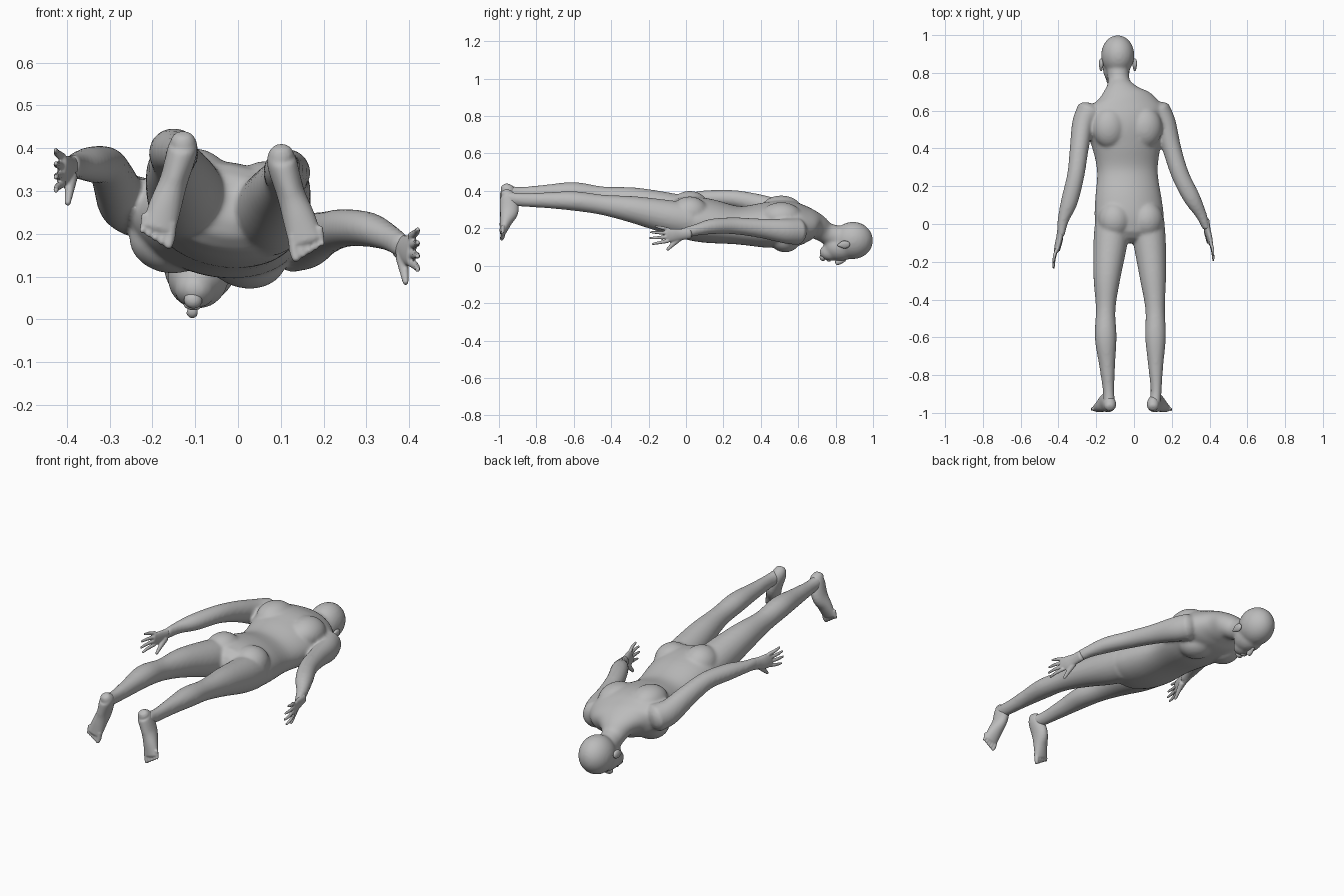
import bpy, bmesh, math
from mathutils import Vector, Matrix

ROLL = math.radians(10)
UP = Vector((math.sin(ROLL), 0, math.cos(ROLL)))     # body is rolled about its length
TURN = Matrix.Rotation(ROLL, 4, 'Y')

skin = bpy.data.materials.new("grey_skin")
skin.diffuse_color = (0.5, 0.5, 0.5, 1)


def spline(pts, n=5):
    """Catmull-Rom through rows of (x, y, z, half width, half depth)."""
    p = [Vector(r) for r in pts]
    p = [p[0] * 2 - p[1]] + p + [p[-1] * 2 - p[-2]]
    out = []
    for i in range(1, len(p) - 2):
        a, b, c, d = p[i - 1:i + 3]
        for k in range(n):
            t = k / n
            out.append((b * 2 + (c - a) * t + (a * 2 - b * 5 + c * 4 - d) * t * t
                        + (b * 3 - a - c * 3 + d) * t ** 3) * 0.5)
    return out + [p[-2]]


def tube(bm, pts, up=UP, seg=24):
    """Closed elliptical tube with rounded ends."""
    rows = spline(pts)
    mid = [Vector(r[:3]) for r in rows]
    rings = []
    for i, r in enumerate(rows):
        t = (mid[min(i + 1, len(mid) - 1)] - mid[max(i - 1, 0)]).normalized()
        a = t.cross(up).normalized()
        b = a.cross(t)
        shape = [(0, 1)]
        cap = min(r[3], r[4])
        if i == 0:
            shape = [(-0.5 * cap, 0.35), (-0.35 * cap, 0.72), (0, 1)]
        if i == len(rows) - 1:
            shape = [(0, 1), (0.35 * cap, 0.72), (0.5 * cap, 0.35)]
        for off, s in shape:
            rings.append([bm.verts.new(mid[i] + t * off
                          + a * (r[3] * s * math.cos(math.tau * k / seg))
                          + b * (r[4] * s * math.sin(math.tau * k / seg)))
                          for k in range(seg)])
    for p, q in zip(rings, rings[1:]):
        for k in range(seg):
            j = (k + 1) % seg
            bm.faces.new((p[k], p[j], q[j], q[k]))
    bm.faces.new(rings[0][::-1])
    bm.faces.new(rings[-1])


def ball(bm, c, r):
    bmesh.ops.create_uvsphere(bm, u_segments=24, v_segments=16, radius=1,
                              matrix=Matrix.Translation(c) @ TURN @ Matrix.Diagonal((*r, 1)))


def finish(bm, name, voxel, smooth):
    """Fuse overlapping masses into one smooth skin."""
    bmesh.ops.recalc_face_normals(bm, faces=bm.faces)
    me = bpy.data.meshes.new(name)
    bm.to_mesh(me)
    bm.free()
    me.materials.append(skin)
    ob = bpy.data.objects.new(name, me)
    bpy.context.collection.objects.link(ob)
    m = ob.modifiers.new("fuse", 'REMESH')
    m.mode, m.voxel_size, m.use_smooth_shade = 'VOXEL', voxel, True
    m = ob.modifiers.new("soften", 'SMOOTH')
    m.factor, m.iterations = 0.5, smooth


# ---- torso and neck
bm = bmesh.new()
tube(bm, [(-.025, -.05, .262, .165, .1), (-.025, .03, .253, .184, .115),
          (-.03, .13, .238, .178, .115), (-.035, .28, .216, .162, .1),
          (-.04, .42, .217, .185, .118), (-.05, .52, .224, .208, .122),
          (-.055, .6, .222, .215, .11), (-.06, .655, .22, .17, .088),
          (-.07, .7, .208, .1, .068), (-.08, .75, .175, .06, .057),
          (-.085, .82, .15, .06, .062)], seg=40)
# buttocks, shoulder blades, chest
for s in (-1, 1):
    ball(bm, (-.018 + s * .085, .02, .3 - s * .015), (.088, .1, .085))
    ball(bm, (-.035 + s * .095, .51, .282 - s * .018), (.09, .11, .075))
    ball(bm, (-.07 + s * .09, .53, .165 - s * .018), (.095, .085, .075))

# ---- head
ball(bm, (-.086, .893, .135), (.088, .107, .1))
ball(bm, (-.093, .825, .1), (.072, .09, .075))
ball(bm, (-.1, .775, .072), (.05, .062, .046))

# ---- legs
tube(bm, [(-.115, .02, .272, .09, .095), (-.125, -.1, .3, .09, .092),
          (-.143, -.28, .343, .072, .076), (-.15, -.45, .367, .052, .057),
          (-.15, -.6, .391, .058, .056), (-.142, -.75, .388, .042, .045),
          (-.135, -.88, .386, .03, .036), (-.132, -.95, .392, .032, .036)])
tube(bm, [(.07, .02, .24, .09, .095), (.083, -.1, .262, .086, .09),
          (.1, -.28, .3, .07, .072), (.112, -.45, .326, .052, .054),
          (.114, -.6, .346, .055, .052), (.115, -.75, .35, .04, .042),
          (.117, -.88, .352, .029, .036), (.11, -.95, .36, .031, .036)])

# ---- arms
tube(bm, [(-.235, .6, .262, .07, .072), (-.27, .53, .28, .058, .066),
          (-.29, .4, .325, .05, .055), (-.308, .26, .358, .046, .046),
          (-.342, .12, .362, .045, .042), (-.375, .02, .36, .03, .032),
          (-.388, -.06, .355, .02, .03)])
tube(bm, [(.125, .6, .182, .07, .072), (.165, .53, .185, .058, .066),
          (.2, .4, .2, .05, .052), (.245, .26, .213, .047, .045),
          (.305, .14, .21, .045, .041), (.355, .05, .19, .03, .031),
          (.382, -.02, .172, .02, .029)])
finish(bm, "body", .008, 10)

# ---- nose, lips, ears
bm = bmesh.new()
tube(bm, [(-.101, .85, .036, .009, .012), (-.105, .825, .024, .01, .016),
          (-.107, .805, .016, .014, .015)])
ball(bm, (-.107, .764, .033), (.022, .012, .012))
ball(bm, (-.105, .732, .045), (.022, .018, .02))
finish(bm, "nose_and_mouth", .004, 4)
bm = bmesh.new()
for x, z in ((-.174, .143), (.004, .113)):
    ball(bm, (x, .848, z), (.012, .03, .022))
    ball(bm, (x, .828, z - .003), (.009, .02, .012))
finish(bm, "ears", .004, 3)

# ---- hands: palm, four fingers, thumb
for name, s, x, y, z in (("left_hand", -1, -.388, -.05, .355),
                         ("right_hand", 1, .382, -.01, .17)):
    bm = bmesh.new()
    tube(bm, [(x - s * .004, y + .03, z + .002, .021, .029), (x + s * .006, y - .02, z - .004, .017, .031),
              (x + s * .016, y - .06, z - .008, .015, .037), (x + s * .024, y - .095, z - .008, .011, .036)])
    for i, length in enumerate((.085, .1, .095, .07)):
        dz = -.032 + i * .021
        bx, by, bz = x + s * .022, y - .085, z - .006 + dz
        tube(bm, [(bx, by, bz, .009, .01),
                  (bx + s * .012, by - length * .5, bz + dz * .25, .008, .009),
                  (bx + s * .016, by - length, bz + dz * .5, .006, .006)], seg=12)
    tube(bm, [(x, y - .025, z - .022, .014, .018), (x + s * .006, y - .06, z - .055, .011, .013),
              (x + s * .01, y - .09, z - .085, .007, .008)], seg=12)
    finish(bm, name, .004, 4)

# ---- feet: heel to ball, then five toes
for name, s, x, z in (("left_foot", -1, -.13, .395), ("right_foot", 1, .103, .365)):
    bm = bmesh.new()
    back = Vector((0, 1, 0))
    tube(bm, [(x - s * .002, -.968, z + .028, .027, .026), (x, -.954, z, .035, .043),
              (x + s * .02, -.945, z - .07, .033, .05), (x + s * .04, -.963, z - .13, .038, .033),
              (x + s * .056, -.979, z - .185, .04, .018)], up=back)
    for i in range(5):
        tx, tz = x + s * (.029 + i * .0155), z - .185 + i * .005
        r = .013 - i * .0012
        tube(bm, [(tx - s * .003, -.979, tz + .015, r, r), (tx, -.98, tz - .017, r, r),
                  (tx + s * .004, -.986, tz - .04 + i * .004, r * .75, r * .75)], up=back, seg=12)
    finish(bm, name, .004, 4)
